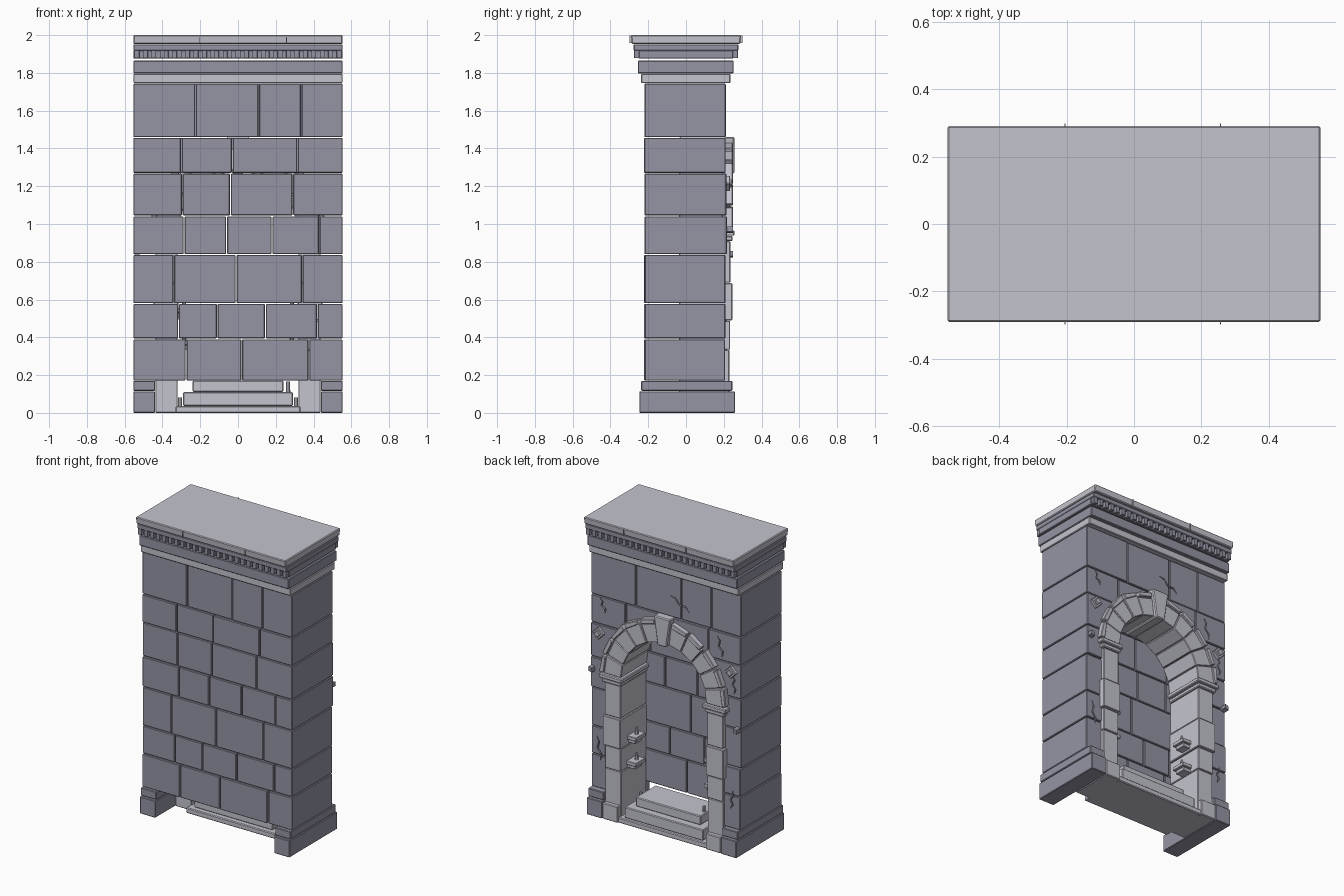
import bpy, bmesh, math, random
from mathutils import Matrix, Vector

if "Cube" in bpy.data.objects:
    bpy.data.objects.remove(bpy.data.objects["Cube"])
random.seed(4)


def material(name, rgb):
    m = bpy.data.materials.new(name)
    m.diffuse_color = (*rgb, 1)
    m.use_nodes = True
    m.node_tree.nodes["Principled BSDF"].inputs["Base Color"].default_value = m.diffuse_color
    return m


DARK = material("dark_stone", (.30, .30, .375))
LIGHT = material("light_stone", (.55, .55, .62))


def prism(bm, pts, y0, y1):
    """Closed xz outline swept from y0 to y1."""
    a = [bm.verts.new((x, y0, z)) for x, z in pts]
    b = [bm.verts.new((x, y1, z)) for x, z in pts]
    n = len(pts)
    bm.faces.new(a)
    bm.faces.new(b[::-1])
    for i in range(n):
        bm.faces.new((a[i], b[i], b[(i + 1) % n], a[(i + 1) % n]))


def box(bm, x0, x1, y0, y1, z0, z1):
    prism(bm, [(x0, z0), (x1, z0), (x1, z1), (x0, z1)], y0, y1)


def both(bm, x0, x1, *rest):
    """Box plus its mirror image across x = 0."""
    box(bm, x0, x1, *rest)
    box(bm, -x1, -x0, *rest)


def peg(bm, x, y, z0, z1, r0, r1):
    bmesh.ops.create_cone(bm, cap_ends=True, segments=8, radius1=r0, radius2=r1, depth=z1 - z0,
                          matrix=Matrix.Translation((x, y, (z0 + z1) / 2)))


def finish(name, bm, bevel=0.0, mat=LIGHT):
    bmesh.ops.recalc_face_normals(bm, faces=bm.faces)
    me = bpy.data.meshes.new(name)
    bm.to_mesh(me)
    bm.free()
    me.materials.append(mat)
    ob = bpy.data.objects.new(name, me)
    bpy.context.collection.objects.link(ob)
    if bevel:
        m = ob.modifiers.new("bevel", 'BEVEL')
        m.width, m.segments = bevel, 1
    return ob


def polar(r, a):
    return (r * math.cos(a), CZ + r * math.sin(a))


W = 0.554           # half width
CZ, R_IN, R_OUT = 0.965, 0.315, 0.44   # arch centre height and radii
G = 0.0025          # half joint

# Masonry courses: z range and joint positions
courses = [
    (0.171, 0.389, [-.275, .02, .375]),
    (0.394, 0.577, [-.315, -.11, .145, .42]),
    (0.581, 0.836, [-.34, -.01, .34]),
    (0.840, 1.040, [-.285, -.06, .18, .43]),
    (1.045, 1.267, [-.295, -.04, .29]),
    (1.271, 1.456, [-.30, -.03, .315]),
    (1.460, 1.743, [-.225, .11, .335]),
]
rear, face = bmesh.new(), bmesh.new()
for z0, z1, joints in courses:
    xs = [-W - G] + joints + [W + G]
    for a, b in zip(xs, xs[1:]):
        box(rear, a + G, b - G, -0.22 + random.uniform(-.003, .003), -0.036, z0, z1)
        # Arch wall stones overlap the rear stones so the side reads as one block
        box(face, -b + G, -a - G, -0.046, 0.212 + random.uniform(-.007, .009), z0, z1)
finish("flat_wall_blocks", rear, 0.004, DARK)
arch_wall = finish("arch_wall_blocks", face, 0.004, DARK)

# Opening cutter
bm = bmesh.new()
outline = [(0.43, 0.0)] + [polar(0.43, math.pi * i / 24) for i in range(25)] + [(-0.43, 0.0)]
prism(bm, outline, -0.2, 0.4)
opening = finish("opening_cutter", bm, 0, DARK)

# Crack cutter: zigzag slots in the arch wall face
bm = bmesh.new()
for x, z, ang, length in [(-.10, 1.56, .5, .16), (-.40, 1.36, 1.3, .14), (-.50, 1.13, 1.5, .12),
                          (.50, .44, 1.4, .16), (.47, 1.40, 1.2, .1), (-.49, .36, 1.7, .12)]:
    d = Vector((math.cos(ang), math.sin(ang)))
    n = Vector((-d.y, d.x))
    c = Vector((x, z))
    offs = [0, .012, -.008, .01, 0]
    wid = [.001, .006, .005, .004, .001]
    mid = [c + d * length * (i / 4 - .5) + n * o for i, o in enumerate(offs)]
    prism(bm, [m + n * w for m, w in zip(mid, wid)] + [m - n * w for m, w in zip(mid, wid)][::-1], 0.19, 0.3)
cracks = finish("crack_cutter", bm, 0, DARK)
for cutter in (opening, cracks):
    m = arch_wall.modifiers.new("cut", 'BOOLEAN')
    m.object, m.operation, m.solver = cutter, 'DIFFERENCE', 'EXACT'
    cutter.hide_render = True
    cutter.hide_set(True)

# Plinth feet under both side walls
bm = bmesh.new()
both(bm, 0.439, W, -0.247, 0.26, 0.0, 0.114)
both(bm, 0.439, W, -0.237, 0.245, 0.117, 0.17)
finish("plinth_feet", bm, 0.004, DARK)
bm = bmesh.new()
both(bm, 0.325, 0.438, 0.1, 0.258, 0.0, 0.108)
finish("jamb_feet", bm, 0.005)

# Steps inside the niche
bm = bmesh.new()
box(bm, -0.33, 0.33, -0.08, 0.25, 0.0, 0.036)
box(bm, -0.29, 0.29, -0.05, 0.235, 0.037, 0.11)
box(bm, -0.24, 0.24, -0.02, 0.19, 0.111, 0.172)
finish("niche_steps", bm, 0.005)

# Jambs: alternating narrow and wide stones
bm = bmesh.new()
for z0, z1, xi, xo, y in [(0.0, 0.333, .32, .437, .23), (.335, .487, .32, .437, .234),
                          (.49, .687, .315, .447, .245), (.69, .909, .32, .437, .235)]:
    both(bm, xi, xo, -0.036, y, z0, z1)
finish("jamb_stones", bm, 0.004)

# Imposts on top of the jambs
bm = bmesh.new()
both(bm, .312, .452, -0.036, .246, .91, .937)
both(bm, .298, .468, -0.036, .257, .938, .966)
finish("imposts", bm, 0.005)

# Arch stones with a keystone gap at the crown
arch, hood = bmesh.new(), bmesh.new()
KEY = 0.11
for side in (1, -1):
    for i in range(5):
        step = (math.pi / 2 - KEY) / 5
        a0, a1 = i * step + .005, (i + 1) * step - .005
        lift = random.uniform(-.004, .006)
        y = 0.238 + random.uniform(-.004, .004)
        quad = [polar(R_IN, a0), polar(R_OUT + lift, a0), polar(R_OUT + lift, a1), polar(R_IN, a1)]
        prism(arch, [(side * x, z) for x, z in quad], -0.036, y)
        # Slightly shifted hood moulding pieces
        b0, b1 = a0 + random.uniform(.0, .03), a1 - random.uniform(.0, .03)
        t = random.uniform(-.006, .006)
        quad = [polar(.438, b0), polar(.468 + t, b0), polar(.468 - t, b1), polar(.438, b1)]
        prism(hood, [(side * x, z) for x, z in quad], 0.19, 0.248)
finish("arch_stones", arch, 0.004)
finish("hood_moulding", hood, 0.004)
bm = bmesh.new()
prism(bm, [(-.033, 1.268), (.033, 1.268), (.062, 1.46), (-.062, 1.46)], -0.036, 0.256)
finish("keystone", bm, 0.006)

# Diamond bosses beside the arch
bm = bmesh.new()
for s in (1, -1):
    for r, y in ((.042, .232), (.024, .245)):
        prism(bm, [(s * .49 + r, 1.215), (s * .49, 1.215 + r), (s * .49 - r, 1.215), (s * .49, 1.215 - r)], .19, y)
finish("diamond_bosses", bm, 0.003)

# Loose chips on the wall edge
bm = bmesh.new()
for x, z in ((-.535, .84), (.535, .97)):
    prism(bm, [(x - .014, z - .018), (x + .014, z - .01), (x + .01, z + .018), (x - .01, z + .01)], .2, .25)
finish("wall_chips", bm, 0, DARK)

# Small shelves on the jambs, each with a bracket and a bottle
shelves, bottles = bmesh.new(), bmesh.new()
for z in (.36, .53):
    both(shelves, .25, .33, .07, .17, z, z + .025)
    both(shelves, .265, .33, .083, .157, z - .025, z)
    for s in (1, -1):
        peg(bottles, s * .285, .115, z + .025, z + .055, .012, .01)
        peg(bottles, s * .285, .115, z + .055, z + .072, .006, .005)
finish("jamb_shelves", shelves, 0.003)
finish("shelf_bottles", bottles)

# Candles on the steps
bm = bmesh.new()
for s in (1, -1):
    peg(bm, s * .307, .1, .036, .082, .011, .01)
peg(bm, -.22, .12, .172, .21, .011, .01)
peg(bm, .265, .1, .11, .165, .012, .01)
finish("candles", bm)

# Cornice: stacked bands
bm = bmesh.new()
box(bm, -W, W, -.238, .235, 1.746, 1.795)
finish("cornice_lower_band", bm, 0.004)
bm = bmesh.new()
box(bm, -W, W, -.255, .252, 1.797, 1.865)
box(bm, -W, W, -.25, .25, 1.875, 1.921)
box(bm, -W, W, -.277, .277, 1.918, 1.951)
finish("cornice_bands", bm, 0.004, DARK)

# Dentils on both long sides
bm = bmesh.new()
N = 25
for i in range(N):
    x = -.535 + i * 1.07 / (N - 1)
    for s in (1, -1):
        y = sorted((s * .245, s * .274))
        box(bm, x - .013, x + .013, y[0], y[1], 1.878, 1.921)
finish("dentils", bm, 0.001, DARK)

# Top slab, sides leaning out, with two raised joints per long side
bm = bmesh.new()
box(bm, -W, W, -.291, .291, 1.954, 2.0)
for v in bm.verts:
    if v.co.z < 1.97:
        v.co.y *= 0.985
finish("top_slab", bm, 0.005)
bm = bmesh.new()
for x in (-.205, .257):
    both_sides = ((-.298, -.27), (.27, .298))
    for y0, y1 in both_sides:
        box(bm, x - .002, x + .002, y0, y1, 1.957, 1.998)
finish("slab_joints", bm)
